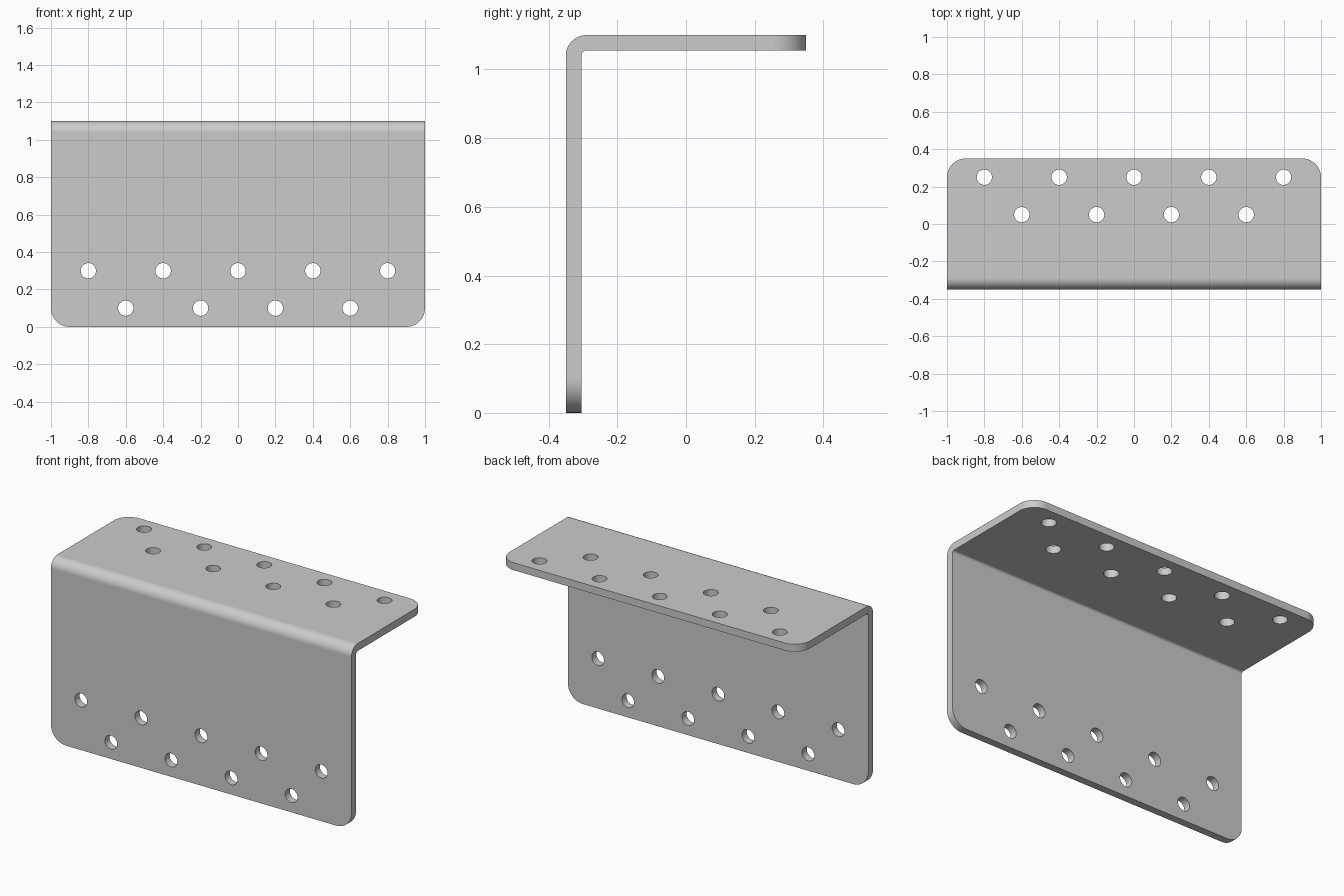
import bpy, bmesh
from math import radians, sin, cos
from mathutils import Matrix, Vector

if "Cube" in bpy.data.objects:
    bpy.data.objects.remove(bpy.data.objects["Cube"])

T, R_OUT, R_IN = 0.045, 0.06, 0.015   # sheet thickness and bend radii
Y0, Y1, H = -0.35, 0.35, 1.1
CORNER, HOLE_R, SEG = 0.1, 0.041, 12


def make_object(name, bm):
    bmesh.ops.recalc_face_normals(bm, faces=bm.faces)
    mesh = bpy.data.meshes.new(name)
    bm.to_mesh(mesh)
    bm.free()
    ob = bpy.data.objects.new(name, mesh)
    bpy.context.collection.objects.link(ob)
    return ob


def bend(radius):
    # quarter arc from the upright wall to the top flange
    cy, cz = Y0 + R_OUT, H - R_OUT
    return [(cy - radius * cos(a), cz + radius * sin(a))
            for a in (radians(90 * i / SEG) for i in range(SEG + 1))]


# Bent sheet: L profile extruded along x
profile = ([(Y0, 0)] + bend(R_OUT) + [(Y1, H), (Y1, H - T)]
           + bend(R_IN)[::-1] + [(Y0 + T, 0)])
bm = bmesh.new()
face = bm.faces.new([bm.verts.new((-1, y, z)) for y, z in profile])
ext = bmesh.ops.extrude_face_region(bm, geom=[face])
bmesh.ops.translate(bm, vec=(2, 0, 0),
                    verts=[v for v in ext["geom"] if isinstance(v, bmesh.types.BMVert)])

# Rounded free corners on both flanges
corners = []
for e in bm.edges:
    a, b = (v.co for v in e.verts)
    if abs(a.x - b.x) < 1e-4:
        at_back = min(a.y, b.y) > Y1 - 1e-4
        at_foot = max(a.z, b.z) < 1e-4
        if at_back or at_foot:
            corners.append(e)
bmesh.ops.bevel(bm, geom=corners, offset=CORNER, offset_type='OFFSET',
                segments=SEG, profile=0.5, affect='EDGES')
bracket = make_object("angle_bracket", bm)

# Staggered hole cutters for the top flange and the upright wall
bm = bmesh.new()


def drill(location, rotation):
    bmesh.ops.create_cone(bm, cap_ends=True, segments=32, radius1=HOLE_R,
                          radius2=HOLE_R, depth=0.2,
                          matrix=Matrix.Translation(Vector(location)) @ rotation)


upright, flat = Matrix.Identity(4), Matrix.Rotation(radians(90), 4, 'X')
for count, y, z in ((5, 0.25, 0.3), (4, 0.05, 0.1)):
    for i in range(count):
        x = 0.4 * (i - (count - 1) / 2)
        drill((x, y, H - T / 2), upright)
        drill((x, Y0 + T / 2, z), flat)
cutter = make_object("hole_cutters", bm)
cutter.hide_render = True

# Cut the holes, then smooth the bend and the rounded corners
bpy.context.view_layer.objects.active = bracket
bracket.select_set(True)
mod = bracket.modifiers.new("holes", 'BOOLEAN')
mod.operation, mod.solver, mod.object = 'DIFFERENCE', 'EXACT', cutter
bpy.ops.object.modifier_apply(modifier=mod.name)
bpy.data.objects.remove(cutter)
bpy.ops.object.shade_smooth_by_angle(angle=radians(30))
weighted = bracket.modifiers.new("weighted_normals", 'WEIGHTED_NORMAL')
weighted.keep_sharp = True
